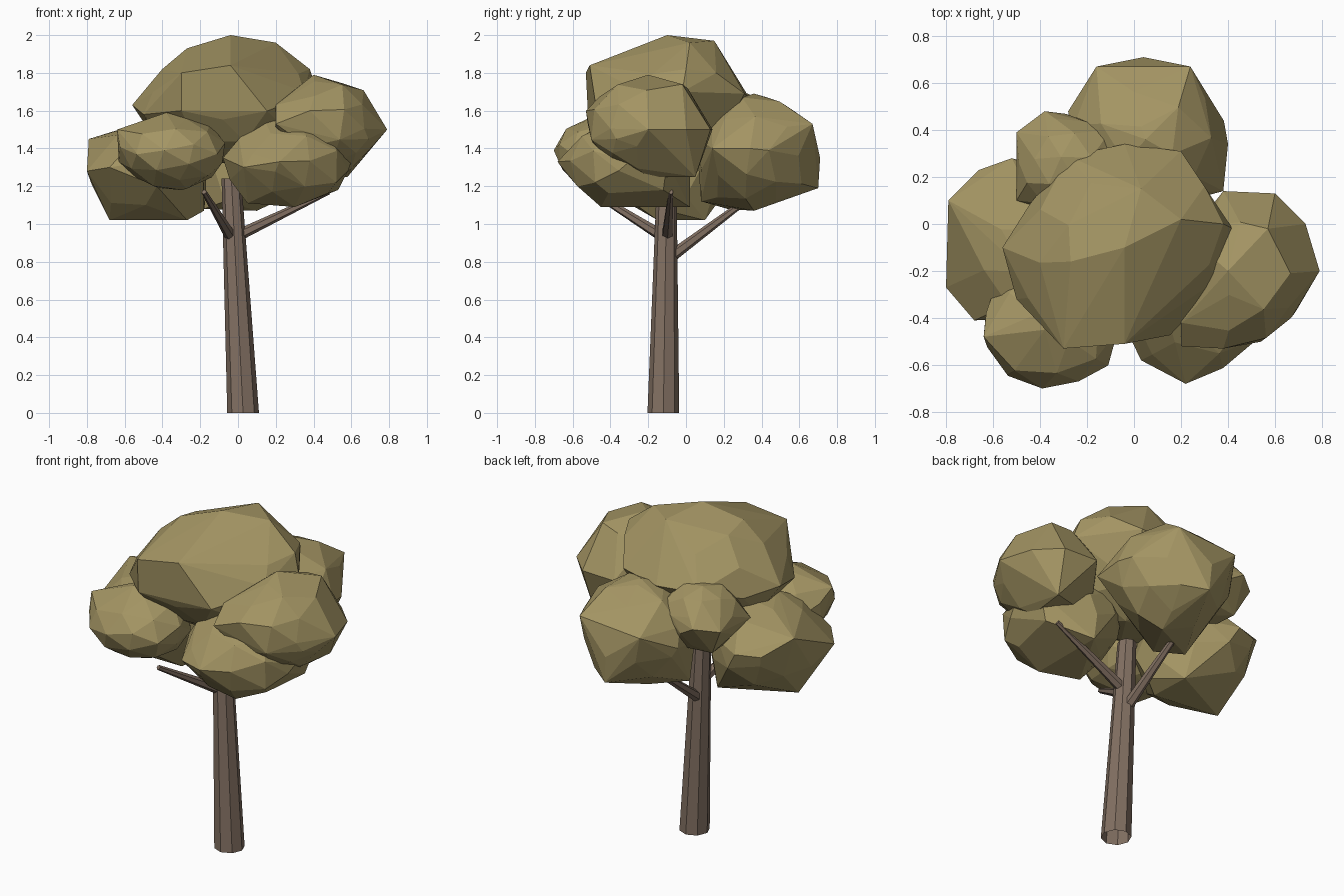
import bpy
import bmesh
import random
from mathutils import Vector, Euler

default_cube = bpy.data.objects.get("Cube")
if default_cube:
    bpy.data.objects.remove(default_cube, do_unlink=True)


def make_material(name, colour):
    material = bpy.data.materials.new(name)
    material.use_nodes = True
    material.diffuse_color = (*colour, 1)
    shader = material.node_tree.nodes["Principled BSDF"]
    shader.inputs["Base Color"].default_value = (*colour, 1)
    shader.inputs["Roughness"].default_value = 0.9
    return material


leaf_material = make_material("olive foliage", (0.37, 0.3, 0.126))
bark_material = make_material("brown bark", (0.225, 0.163, 0.123))


def finish(name, bm, material):
    """Turn a bmesh into a flat-shaded object."""
    mesh = bpy.data.meshes.new(name)
    bm.to_mesh(mesh)
    bm.free()
    mesh.materials.append(material)
    scene_object = bpy.data.objects.new(name, mesh)
    bpy.context.collection.objects.link(scene_object)
    return scene_object


def tapered_limb(name, start, end, start_radius, end_radius, sides, upright=False):
    """A tapered prism between two points; an upright one has level, open ends."""
    start, end = Vector(start), Vector(end)
    axis = end - start
    bm = bmesh.new()
    bmesh.ops.create_cone(bm, cap_ends=not upright, segments=sides, radius1=start_radius,
                          radius2=end_radius, depth=axis.length)
    turn = axis.to_track_quat("Z", "Y")
    for vert in bm.verts:
        if upright:
            centre = start if vert.co.z < 0 else end
            vert.co = centre + Vector((vert.co.x, vert.co.y, 0))
        else:
            vert.co = (start + end) / 2 + turn @ vert.co
    return finish(name, bm, bark_material)


def leaf_clump(name, low, high, seed, fullness, peaks):
    """A faceted hull around an irregular ball in a box and some outer corners."""
    rng = random.Random(seed)
    low, high = Vector(low), Vector(high)
    ball = bmesh.new()
    bmesh.ops.create_icosphere(ball, subdivisions=2, radius=1)
    turn = Euler([rng.uniform(0, 3) for axis in range(3)]).to_matrix()
    points = [turn @ vert.co * rng.uniform(0.93, 1.05) for vert in ball.verts]
    ball.free()
    # Fit the ball to its box
    for axis in range(3):
        values = [point[axis] for point in points]
        least, most = min(values), max(values)
        middle, half = (low[axis] + high[axis]) / 2, (high[axis] - low[axis]) / 2
        for point in points:
            place = 2 * (point[axis] - least) / (most - least) - 1
            point[axis] = middle + half * fullness * place
    # Wrap the ball and the corners in one hull
    hull = bmesh.new()
    for point in points + [Vector(peak) for peak in peaks]:
        hull.verts.new(point)
    bmesh.ops.convex_hull(hull, input=hull.verts)
    bmesh.ops.delete(hull, geom=[v for v in hull.verts if not v.link_faces], context="VERTS")
    bmesh.ops.dissolve_limit(hull, angle_limit=0.08, verts=hull.verts, edges=hull.edges)
    bmesh.ops.recalc_face_normals(hull, faces=hull.faces)
    return finish(name, hull, leaf_material)


# Trunk and branches
tapered_limb("trunk", (0.027, -0.12, 0), (-0.035, -0.102, 1.24), 0.084, 0.052, 8, True)
for name, start, end in (
    ("front_branch", (-0.03, -0.1, 0.92), (-0.18, -0.5, 1.17)),
    ("left_branch", (-0.02, -0.1, 0.93), (0.48, -0.08, 1.17)),
    ("back_branch", (-0.02, -0.09, 0.82), (-0.05, 0.38, 1.17)),
):
    tapered_limb(name, start, end, 0.032, 0.014, 6)

# Foliage
leaf_clump("crown_clump", (-0.54, -0.52, 1.28), (0.41, 0.33, 1.96), 1, 0.9, [
    (-0.04, -0.1, 2), (0.2, 0.02, 1.96), (0.03, 0.15, 1.97), (-0.27, -0.16, 1.93),
    (-0.56, -0.1, 1.63), (0.42, -0.02, 1.7), (-0.3, -0.53, 1.8), (-0.3, -0.52, 1.6),
    (-0.28, 0.29, 1.66), (-0.04, 0.34, 1.66), (0.2, 0.31, 1.69), (0.38, 0, 1.82),
    (0.3, 0.16, 1.8), (-0.04, -0.51, 1.84), (-0.5, -0.32, 1.58), (0.35, -0.24, 1.7),
    (0.16, -0.43, 1.65)])
leaf_clump("left_clump", (0.17, -0.53, 1.25), (0.76, 0.14, 1.78), 2, 0.93, [
    (0.79, -0.2, 1.5), (0.57, -0.02, 1.74), (0.4, -0.2, 1.79), (0.6, 0.13, 1.5),
    (0.69, -0.37, 1.45), (0.38, -0.53, 1.6), (0.2, -0.52, 1.53), (0.58, 0.05, 1.25),
    (0.73, 0, 1.5), (0.55, -0.2, 1.25), (0.38, 0.14, 1.5), (0.2, -0.42, 1.63)])
leaf_clump("front_left_clump", (-0.08, -0.66, 1.09), (0.6, 0.04, 1.56), 3, 0.95, [
    (0.22, -0.68, 1.33), (0.6, -0.3, 1.33), (0.13, -0.35, 1.57), (0.03, -0.58, 1.3),
    (0.52, -0.48, 1.22), (0.3, -0.45, 1.09), (0.05, -0.4, 1.11), (0.4, -0.3, 1.5),
    (0.3, 0.02, 1.09), (-0.08, -0.35, 1.35), (0.53, -0.12, 1.18), (0.58, -0.1, 1.33)])
leaf_clump("front_right_clump", (-0.64, -0.69, 1.18), (-0.06, -0.14, 1.58), 4, 0.97, [
    (-0.39, -0.7, 1.39), (-0.64, -0.48, 1.5), (-0.54, -0.64, 1.38), (-0.22, -0.64, 1.4),
    (-0.38, -0.45, 1.59), (-0.15, -0.4, 1.53), (-0.3, -0.45, 1.18)])
leaf_clump("right_clump", (-0.79, -0.42, 1.02), (-0.15, 0.28, 1.56), 5, 0.95, [
    (-0.79, 0.1, 1.45), (-0.8, -0.27, 1.28), (-0.68, -0.1, 1.02), (-0.27, -0.15, 1.02),
    (-0.68, -0.41, 1.3), (-0.28, 0.1, 1.02), (-0.52, 0.28, 1.35), (-0.66, 0.23, 1.35),
    (-0.18, -0.1, 1.07), (-0.17, 0, 1.15), (-0.76, -0.2, 1.18)])
leaf_clump("back_clump", (-0.29, 0.04, 1.07), (0.4, 0.69, 1.69), 6, 0.95, [
    (-0.16, 0.67, 1.5), (0.24, 0.67, 1.53), (0.04, 0.71, 1.35), (0.4, 0.34, 1.4),
    (0.05, 0.7, 1.19), (-0.07, 0.08, 1.12), (0.1, 0.36, 1.07), (0.38, 0.14, 1.4),
    (0.05, 0.36, 1.69), (-0.28, 0.48, 1.4), (-0.18, 0.22, 1.08)])
leaf_clump("back_right_clump", (-0.5, 0.04, 1.31), (-0.07, 0.48, 1.72), 7, 0.95, [
    (-0.5, 0.39, 1.52), (-0.38, 0.48, 1.54), (-0.1, 0.4, 1.58), (-0.5, 0.1, 1.5),
    (-0.08, 0.27, 1.6), (-0.42, 0.35, 1.36), (-0.2, 0.38, 1.36)])
